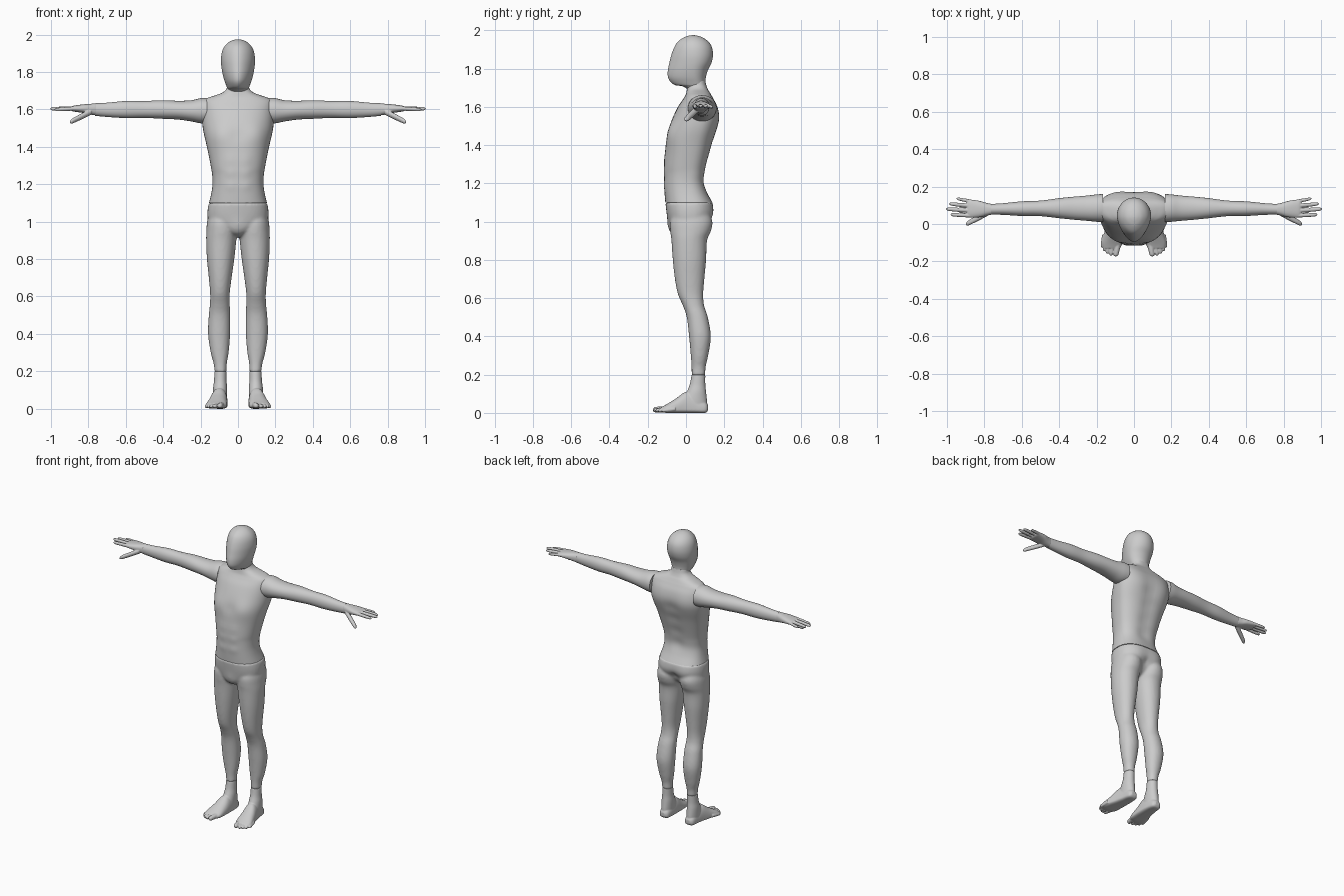
import bpy, bmesh, math
from mathutils import Vector


def power(c, n):
    return math.copysign(abs(c) ** (2 / n), c)


def blend(rings, steps):
    """Catmull-Rom interpolation between cross-sections."""
    out = []
    for i in range(len(rings) - 1):
        p0, p1 = rings[max(i - 1, 0)], rings[i]
        p2, p3 = rings[i + 1], rings[min(i + 2, len(rings) - 1)]
        for k in range(steps):
            t = k / steps
            out.append([0.5 * (2 * b + (c - a) * t + (2 * a - 5 * b + 4 * c - d) * t * t
                               + (3 * b - a - 3 * c + d) * t ** 3)
                        for a, b, c, d in zip(p0, p1, p2, p3)])
    return out + [rings[-1]]


def loft(bm, rings, axis=2, s=1, nf=2, nb=2, sides=48, steps=5):
    """Ring: position on axis, u min, u max, v min, v max, v of the widest line."""
    rings = [list(r) if len(r) == 6 else [*r, (r[3] + r[4]) / 2] for r in rings]
    loops = []
    for t, u0, u1, v0, v1, vs in blend(rings, steps):
        loop = []
        for k in range(sides):
            a = 2 * math.pi * k / sides
            c, d = math.cos(a), math.sin(a)
            n = nb if d > 0 else nf
            u = (u0 + u1) / 2 + (u1 - u0) / 2 * power(c, n)
            v = vs + (v1 - vs if d > 0 else vs - v0) * power(d, n)
            x, y, z = ((t, u, v), (u, t, v), (u, v, t))[axis]
            loop.append(bm.verts.new((x * s, y, z)))
        loops.append(loop)
    for a, b in zip(loops, loops[1:]):
        for k in range(sides):
            j = (k + 1) % sides
            bm.faces.new((a[k], a[j], b[j], b[k]))
    bm.faces.new(loops[0])
    bm.faces.new(loops[-1])
    bmesh.ops.recalc_face_normals(bm, faces=bm.faces[:])


def digit(bm, axis, p0, p1, r, s):
    """Rounded finger or toe from p0 to p1, each (axis position, u, v)."""
    rings = []
    for f, k in ((0, 1), (.3, 1), (.6, .95), (.85, .85), (.95, .6), (1, .08)):
        t, u, v = (a + (b - a) * f for a, b in zip(p0, p1))
        rings.append((t, u - r * k, u + r * k, v - r * k, v + r * k))
    loft(bm, rings, axis, s, sides=16, steps=3)


def sculpt(bm, bumps):
    """Soft mirrored swellings: x, y, z, radius, height."""
    bm.normal_update()
    moves = []
    for v in bm.verts:
        h = 0
        for x, y, z, r, amount in bumps:
            for sx in ((x, -x) if x else (0,)):
                h += amount * math.exp(-(v.co - Vector((sx, y, z))).length_squared / r ** 2)
        moves.append(v.normal * h)
    for v, m in zip(bm.verts, moves):
        v.co += m


def finish(name, bm, voxel=0, smooth=0):
    me = bpy.data.meshes.new(name)
    bm.to_mesh(me)
    bm.free()
    ob = bpy.data.objects.new(name, me)
    bpy.context.collection.objects.link(ob)
    me.polygons.foreach_set("use_smooth", [True] * len(me.polygons))
    me.set_sharp_from_angle(angle=math.radians(60))
    if voxel:
        m = ob.modifiers.new("fuse", 'REMESH')
        m.mode = 'VOXEL'
        m.voxel_size = voxel
        m.use_smooth_shade = True
        m = ob.modifiers.new("soften", 'SMOOTH')
        m.factor = 0.5
        m.iterations = smooth


# Head with neck stub
bm = bmesh.new()
loft(bm, [(1.695, -.058, .058, .005, .105, .055), (1.708, -.057, .057, -.02, .104, .052),
          (1.714, -.058, .058, -.058, .103, .05), (1.73, -.064, .064, -.08, .102, .045),
          (1.755, -.073, .073, -.094, .104, .04), (1.79, -.082, .082, -.095, .114, .04),
          (1.83, -.089, .089, -.087, .133, .045), (1.87, -.091, .091, -.077, .141, .045),
          (1.91, -.085, .085, -.062, .136, .042), (1.94, -.07, .07, -.043, .118, .04),
          (1.962, -.046, .046, -.013, .088, .038), (1.972, -.022, .022, .015, .06, .037),
          (1.975, -.002, .002, .035, .039, .037)], nf=1.75, nb=2)
finish("head", bm)

# Torso
bm = bmesh.new()
loft(bm, [(1.1, -.155, .155, -.108, .138, .02), (1.15, -.143, .143, -.112, .112, .01),
          (1.2, -.136, .136, -.114, .098, .005), (1.25, -.138, .138, -.114, .1, .01),
          (1.3, -.146, .146, -.114, .11, .015), (1.4, -.166, .166, -.105, .137, .035),
          (1.48, -.184, .184, -.088, .158, .06), (1.54, -.191, .191, -.07, .165, .08),
          (1.6, -.191, .191, -.042, .158, .085), (1.64, -.189, .189, -.015, .142, .085),
          (1.66, -.165, .165, -.003, .132, .08), (1.675, -.122, .122, .002, .124, .072),
          (1.69, -.083, .083, .005, .115, .062), (1.71, -.062, .062, .009, .107, .057),
          (1.735, -.056, .056, .015, .101, .055)], nf=2.3, nb=2.5)
bumps = [(.085, -.07, 1.46, .06, .013), (.09, .15, 1.55, .08, .012), (0, -.1, 1.46, .03, -.004)]
bumps += [(0, .1 + .025 * i, 1.22 + .09 * i, .045, -.01) for i in range(4)]
bumps += [(.04, -.11, z, .026, .004) for z in (1.19, 1.26, 1.33)]
sculpt(bm, bumps)
finish("torso", bm)

# Pelvis and legs fused into one skin
bm = bmesh.new()
loft(bm, [(1.1, -.157, .157, -.108, .138, .02), (1.05, -.163, .163, -.102, .138, .02),
          (1.0, -.155, .155, -.093, .118, .02), (.96, -.1, .1, -.085, .09, .01),
          (.935, -.05, .05, -.07, .06, .0), (.92, -.02, .02, -.04, .03, 0)], nf=2.3, nb=2.5)
sculpt(bm, [(.075, .13, 1.03, .06, .01), (0, .13, 1.0, .03, -.014), (0, -.09, .98, .04, .006)])
for s in (-1, 1):
    loft(bm, [(1.06, .02, .15, -.06, .115), (1.0, .006, .165, -.082, .138),
              (.95, .004, .169, -.082, .13), (.9, .009, .17, -.076, .11),
              (.8, .02, .166, -.069, .105), (.7, .034, .156, -.058, .096),
              (.62, .044, .149, -.042, .09), (.56, .044, .15, -.016, .095),
              (.5, .042, .156, .004, .114), (.4, .042, .16, .016, .13),
              (.3, .05, .146, .025, .116), (.24, .06, .13, .029, .103),
              (.195, .061, .126, .029, .101)], s=s, nf=2.1, nb=2.1)
finish("legs", bm, .008, 5)

for s, side in ((-1, "right"), (1, "left")):
    # Arm
    bm = bmesh.new()
    loft(bm, [(.165, .01, .16, 1.525, 1.66), (.2, .012, .158, 1.526, 1.66),
              (.25, .017, .152, 1.536, 1.649), (.32, .023, .146, 1.546, 1.646),
              (.4, .031, .138, 1.55, 1.649), (.5, .042, .125, 1.555, 1.645),
              (.6, .043, .121, 1.554, 1.645), (.7, .049, .111, 1.56, 1.636),
              (.765, .05, .107, 1.566, 1.633)], 0, s, 2.1, 2.1)
    finish(side + "_arm", bm)

    # Hand: palm, fingers, thumb
    bm = bmesh.new()
    loft(bm, [(.76, .05, .107, 1.568, 1.632), (.79, .044, .113, 1.573, 1.63),
              (.82, .037, .122, 1.58, 1.628), (.86, .034, .129, 1.586, 1.623),
              (.885, .036, .13, 1.59, 1.618), (.895, .045, .12, 1.597, 1.61)],
         0, s, 2.4, 2.4)
    for y, x1, y1, z1, r in ((.045, .982, .05, 1.598, .011), (.071, 1.006, .08, 1.603, .0115),
                             (.096, .99, .108, 1.602, .011), (.119, .95, .136, 1.598, .0095)):
        digit(bm, 0, (.86, y, 1.606), (x1, y1, z1), r, s)
    digit(bm, 0, (.785, .058, 1.588), (.9, -.002, 1.531), .0165, s)
    finish(side + "_hand", bm, .003, 3)

    # Foot: ankle, sole and instep, toes
    bm = bmesh.new()
    loft(bm, [(.2, .061, .126, .029, .101), (.15, .061, .128, .02, .101),
              (.11, .058, .133, .004, .105), (.06, .058, .134, -.02, .11),
              (.015, .06, .132, -.02, .111)], 2, s)
    loft(bm, [(.116, .08, .112, .015, .04, .022), (.1, .063, .128, 0, .06, .022),
              (.05, .056, .136, 0, .095, .022), (0, .055, .146, 0, .11, .022),
              (-.05, .056, .16, 0, .077, .02), (-.1, .06, .172, 0, .046, .018),
              (-.13, .075, .165, .004, .03, .016)], 1, s, 3, 2.2)
    for x0, x1, y1, r in ((.086, .098, -.174, .016), (.112, .124, -.17, .0125),
                          (.131, .143, -.16, .012), (.147, .159, -.146, .0115),
                          (.159, .171, -.126, .011)):
        digit(bm, 1, (y1 + .07, x0, .02), (y1, x1, r), r, s)
    finish(side + "_foot", bm, .0035, 3)
